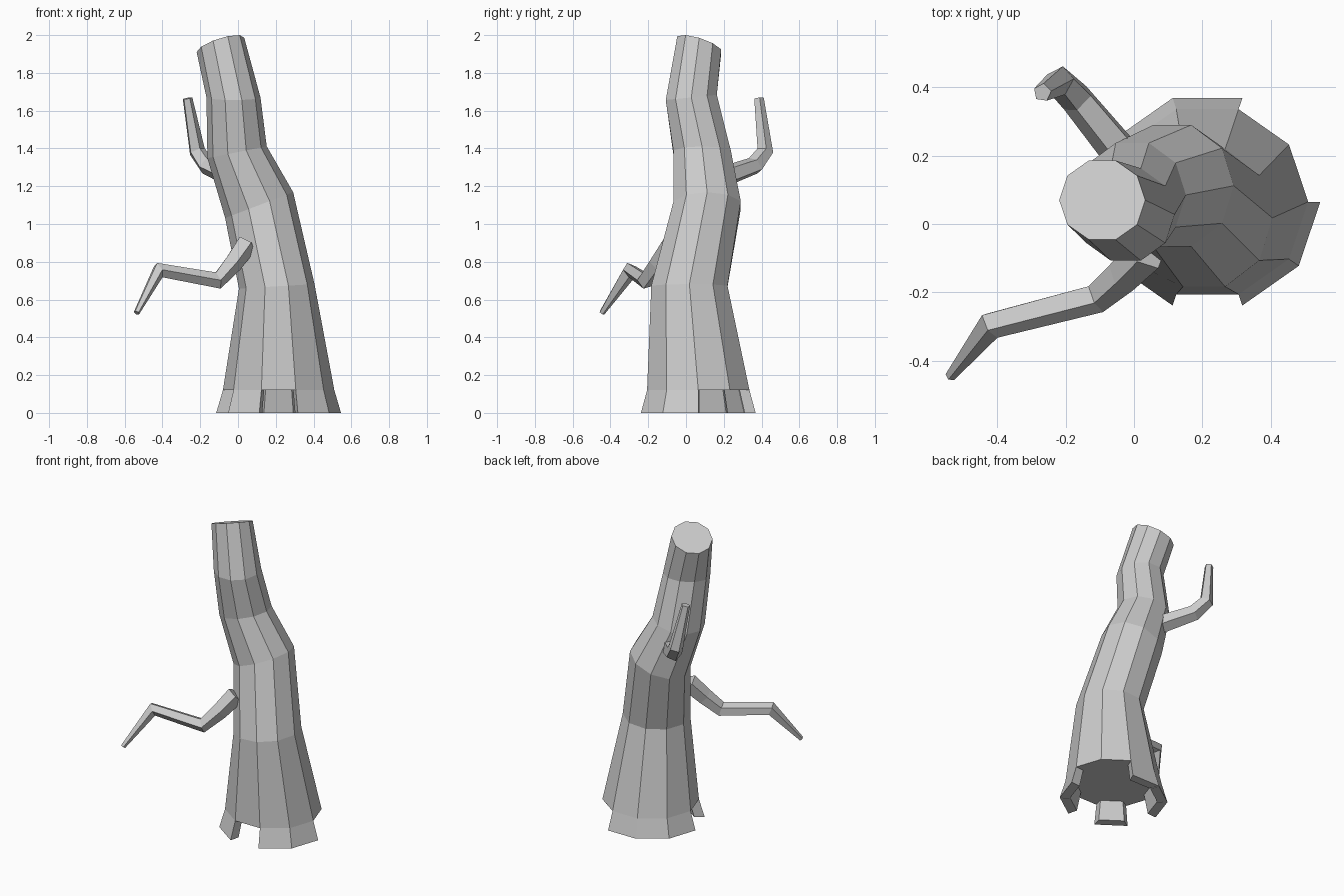
import bpy, bmesh
from math import cos, sin, pi, radians
from mathutils import Vector

if "Cube" in bpy.data.objects:
    bpy.data.objects.remove(bpy.data.objects["Cube"])


def finish(bm, name):
    bmesh.ops.recalc_face_normals(bm, faces=bm.faces)
    me = bpy.data.meshes.new(name)
    bm.to_mesh(me)
    bm.free()
    ob = bpy.data.objects.new(name, me)
    bpy.context.collection.objects.link(ob)
    return ob


def loft(name, rings):
    """Skin a list of point rings and cap both ends."""
    bm = bmesh.new()
    vs = [[bm.verts.new(p) for p in ring] for ring in rings]
    n = len(vs[0])
    for a, b in zip(vs, vs[1:]):
        for i in range(n):
            j = (i + 1) % n
            bm.faces.new((a[i], a[j], b[j], b[i]))
    bm.faces.new(vs[0][::-1])
    bm.faces.new(vs[-1])
    return finish(bm, name)


def branch(name, path, radii, sides=5):
    pts = [Vector(p) for p in path]
    rings = []
    for k, p in enumerate(pts):
        before, after = pts[max(k - 1, 0)], pts[min(k + 1, len(pts) - 1)]
        t = (p - before).normalized() + (after - p).normalized()
        t.normalize()
        if k == 0:
            u = t.orthogonal().normalized()
        u = (u - t * u.dot(t)).normalized()
        w = t.cross(u)
        rings.append([p + radii[k] * (u * cos(2 * pi * i / sides) + w * sin(2 * pi * i / sides))
                      for i in range(sides)])
    return loft(name, rings)


# Trunk: centre, x/y radius, slope of each ring along x and y
SIDES = 10
trunk = [((0.215, 0.065, 0.12), (0.295, 0.285), (0, 0)),
         ((0.205, 0.018, 0.67), (0.2, 0.212), (0.06, 0)),
         ((0.112, 0.112, 1.10), (0.18, 0.187), (0.38, 0)),
         ((-0.005, 0.085, 1.38), (0.157, 0.16), (0.2, 0)),
         ((-0.024, 0.028, 1.67), (0.143, 0.142), (0, 0.1)),
         ((-0.093, 0.07, 1.948), (0.126, 0.122), (0.3, -0.3))]
rings = []
for (cx, cy, cz), (rx, ry), (sx, sy) in trunk:
    ring = []
    for i in range(SIDES):
        a = 2 * pi * i / SIDES
        x, y = rx * cos(a), ry * sin(a)
        ring.append((cx + x, cy + y, cz + sx * x + sy * y))
    rings.append(ring)
loft("trunk", rings)

# Root stubs: wedges hanging from single edges of the trunk base
(cx, cy, cz), (rx, ry), _ = trunk[0]
for k, mid in enumerate((-126, -54, -18, 90, 126, 162)):
    def level(outer, inner, z):
        corners = ((outer, -18), (outer, 18), (inner, 17), (inner, -17))
        return [(cx + s * rx * cos(radians(mid + d)), cy + s * ry * sin(radians(mid + d)), z)
                for s, d in corners]
    loft(f"root_{k + 1}", [level(1.12, 0.9, 0), level(1.0, 0.8, cz)])

# Branches
branch("front_branch",
       [(0.04, -0.08, 0.89), (-0.03, -0.15, 0.79), (-0.11, -0.215, 0.70),
        (-0.42, -0.295, 0.755), (-0.537, -0.445, 0.53)],
       [0.06, 0.053, 0.047, 0.043, 0.016])
branch("back_branch",
       [(-0.03, 0.2, 1.25), (-0.165, 0.365, 1.31), (-0.218, 0.418, 1.385), (-0.268, 0.385, 1.665)],
       [0.058, 0.05, 0.045, 0.027])
